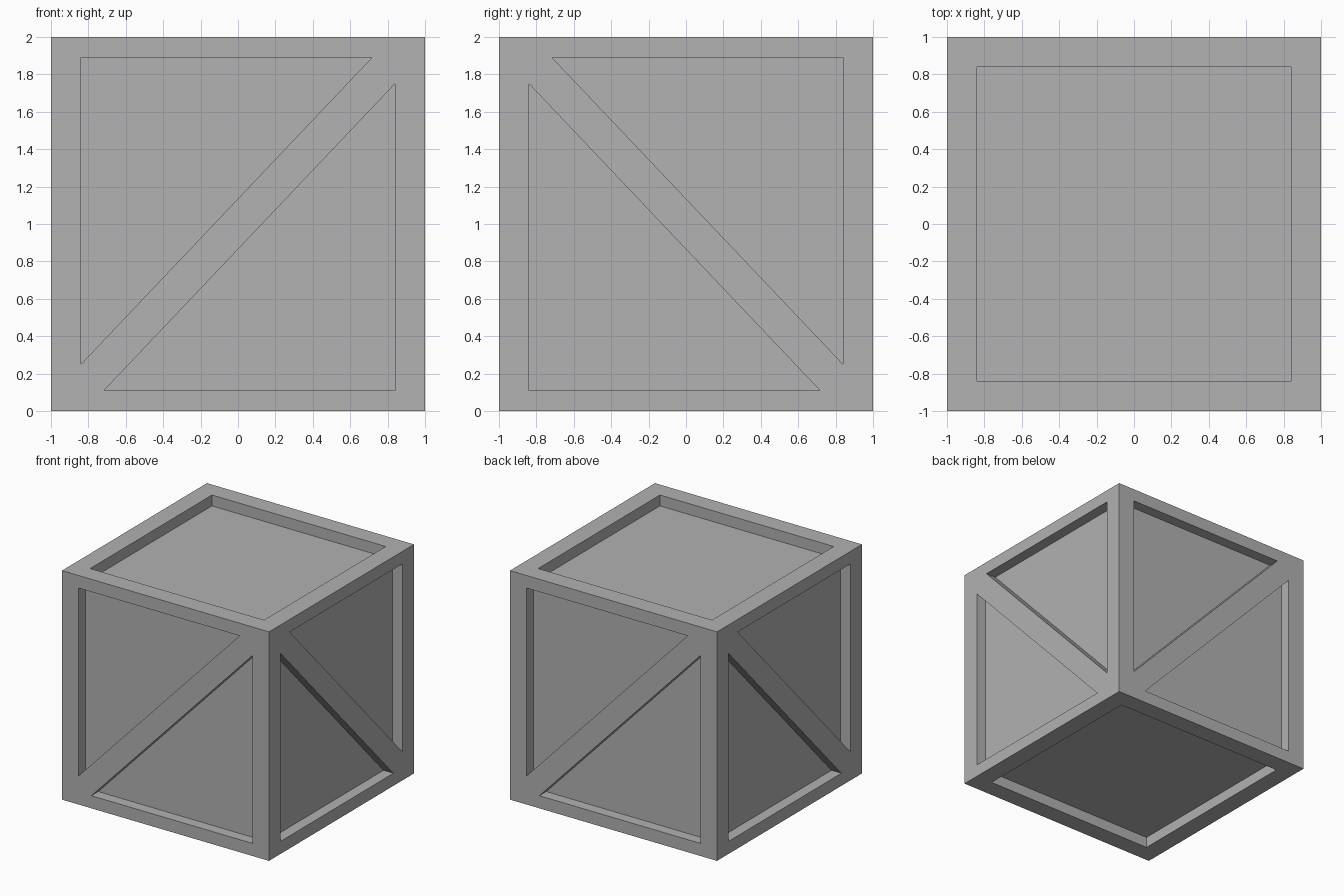
import bpy, bmesh, math
from mathutils import Matrix, Vector

old = bpy.data.objects.get("Cube")
if old:
    bpy.data.objects.remove(old, do_unlink=True)

DEPTH = 0.095   # how far the panels sit behind the frame
SIDE = 0.84     # half width of the framed opening
RAIL = 0.11     # height of the top and bottom rails

# Single plain grey
grey = bpy.data.materials.new("plain_grey")
grey.use_nodes = True
colour = (0.445, 0.445, 0.445, 1)
grey.diffuse_color = colour
grey.node_tree.nodes["Principled BSDF"].inputs["Base Color"].default_value = colour


def make_object(name, bm):
    mesh = bpy.data.meshes.new(name)
    bmesh.ops.recalc_face_normals(bm, faces=bm.faces)
    bm.to_mesh(mesh)
    bm.free()
    mesh.materials.append(grey)
    obj = bpy.data.objects.new(name, mesh)
    bpy.context.collection.objects.link(obj)
    return obj


def add_prism(bm, outline, matrix):
    """Recess cutter: outline in the front plane, pushed from outside to the panel."""
    face = bm.faces.new([bm.verts.new(matrix @ Vector((x, -1.1, z))) for x, z in outline])
    new = bmesh.ops.extrude_face_region(bm, geom=[face])["geom"]
    push = matrix.to_3x3() @ Vector((0, 0.1 + DEPTH, 0))
    bmesh.ops.translate(bm, vec=push, verts=[g for g in new if isinstance(g, bmesh.types.BMVert)])


# Solid crate block
bm = bmesh.new()
bmesh.ops.create_cube(bm, size=2, matrix=Matrix.Translation((0, 0, 1)))
crate = make_object("crate", bm)

# Recesses: two triangles per side leave a diagonal brace, squares on top and bottom
top = 1 - RAIL
upper = [(-SIDE, top), (0.716, top), (-SIDE, 0.25 - 1)]
lower = [(-x, -z) for x, z in upper]
square = [(-SIDE, -SIDE), (SIDE, -SIDE), (SIDE, SIDE), (-SIDE, SIDE)]
lift = Matrix.Translation((0, 0, 1))
mirror = Matrix.Scale(-1, 4, (1, 0, 0))

bm = bmesh.new()
for i in range(4):
    turn = lift @ Matrix.Rotation(i * math.pi / 2, 4, "Z")
    if i % 2:
        turn = turn @ mirror   # neighbouring braces meet at the corners
    add_prism(bm, upper, turn)
    add_prism(bm, lower, turn)
for angle in (-math.pi / 2, math.pi / 2):
    add_prism(bm, square, lift @ Matrix.Rotation(angle, 4, "X"))
cutter = make_object("recess_cutter", bm)
cutter.hide_render = True

# Cut, keep the result, drop the cutter
cut = crate.modifiers.new("recesses", "BOOLEAN")
cut.operation = "DIFFERENCE"
cut.solver = "EXACT"
cut.object = cutter
graph = bpy.context.evaluated_depsgraph_get()
result = bpy.data.meshes.new_from_object(crate.evaluated_get(graph))
crate.modifiers.clear()
crate.data = result
result.name = "crate"
bpy.data.objects.remove(cutter, do_unlink=True)
